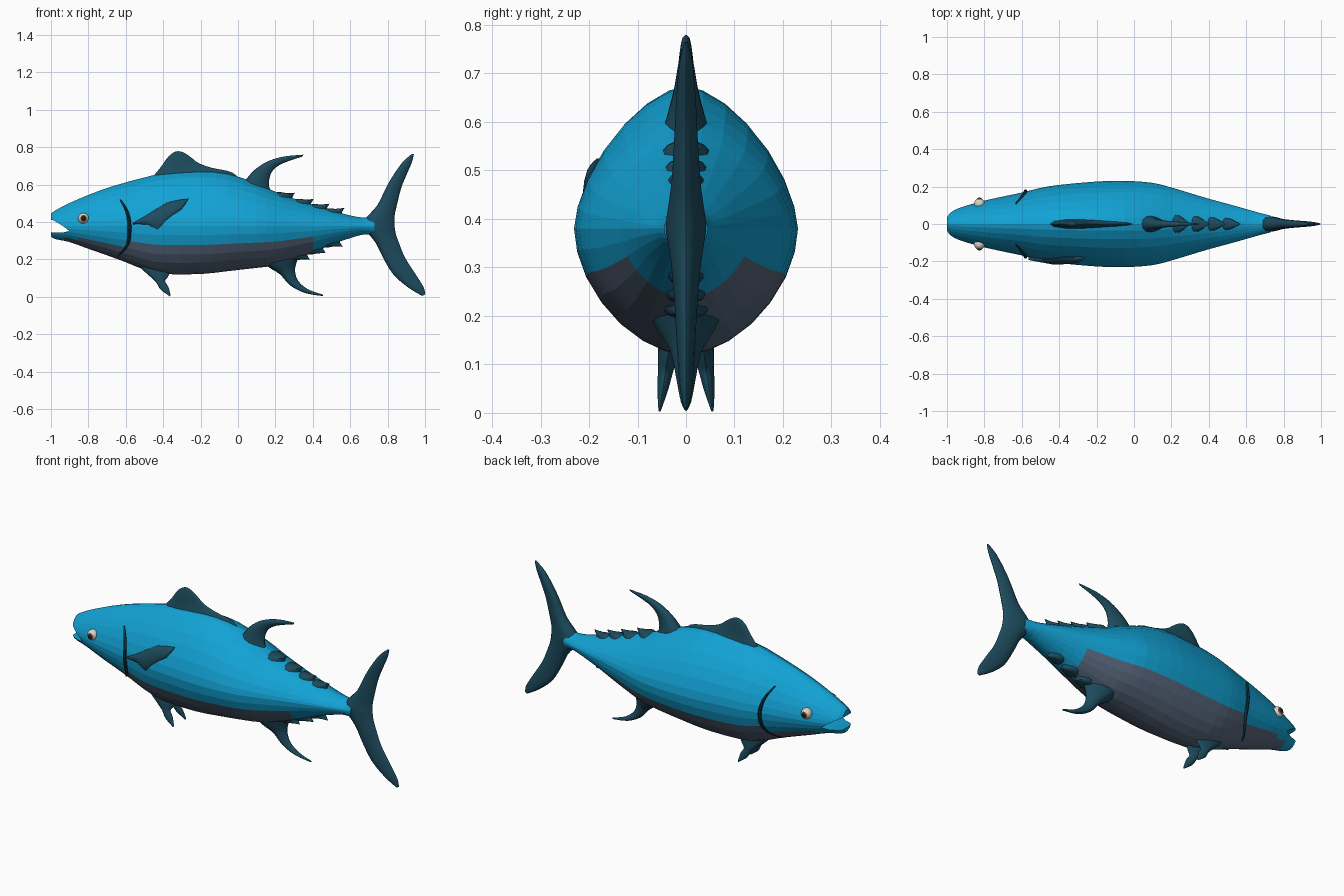
import bpy, bmesh, math

if "Cube" in bpy.data.objects:
    bpy.data.objects.remove(bpy.data.objects["Cube"])

MID = 0.38  # height of the widest line of the body


def material(name, rgb):
    m = bpy.data.materials.new(name)
    m.diffuse_color = (*rgb, 1)
    m.use_nodes = True
    m.node_tree.nodes["Principled BSDF"].inputs["Base Color"].default_value = m.diffuse_color
    return m


BLUE = material("body blue", (0.006, 0.36, 0.66))
BELLY = material("belly grey", (0.10, 0.14, 0.21))
DARK = material("fin dark", (0.012, 0.07, 0.11))
LINE = material("gill line", (0.005, 0.03, 0.05))
WHITE = material("eye white", (0.7, 0.66, 0.55))
BROWN = material("iris brown", (0.12, 0.06, 0.03))
BLACK = material("pupil black", (0.01, 0.01, 0.01))

# Body stations: x, half width, top, bottom
STATIONS = [
    (-1.0, .045, .445, .325), (-.985, .066, .457, .312), (-.95, .08, .477, .303),
    (-.9, .097, .502, .293), (-.8, .125, .545, .257), (-.7, .147, .582, .222),
    (-.6, .168, .612, .185), (-.5, .193, .638, .145), (-.4, .209, .66, .122),
    (-.2, .227, .674, .122), (-.05, .231, .658, .138), (.1, .22, .606, .155),
    (.2, .195, .562, .168), (.3, .165, .525, .2), (.4, .135, .492, .237),
    (.5, .108, .462, .28), (.6, .08, .435, .314), (.67, .06, .424, .333),
    (.73, .045, .43, .33)]


def densify(rows, k):
    """Catmull-Rom subdivision of a list of tuples."""
    out = []
    for i in range(len(rows) - 1):
        a, b, c, d = (rows[max(0, min(len(rows) - 1, i + j))] for j in (-1, 0, 1, 2))
        for s in range(k):
            t = s / k
            out.append(tuple(.5 * (2 * q + (r - p) * t + (2 * p - 5 * q + 4 * r - u) * t * t
                                   + (3 * q - p - 3 * r + u) * t ** 3)
                             for p, q, r, u in zip(a, b, c, d)))
    return out + [rows[-1]]


def station(x):
    for a, b in zip(STATIONS, STATIONS[1:]):
        if x <= b[0]:
            t = (x - a[0]) / (b[0] - a[0])
            return [p + (q - p) * t for p, q in zip(a, b)]
    return STATIONS[-1]


def surface_y(x, z):
    """Half width of the body at a point seen from the side."""
    _, w, top, bottom = station(x)
    p = 1.25 if z > MID else 1.1
    s = min(1, (z - MID) / ((top if z > MID else bottom) - MID))
    return w * (1 - s ** (2 / p)) ** (p / 2)


def loft(name, rings, mat, smooth=True):
    bm = bmesh.new()
    vs = [[bm.verts.new(c) for c in r] for r in rings]
    n = len(vs[0])
    for a, b in zip(vs, vs[1:]):
        for i in range(n):
            j = (i + 1) % n
            bm.faces.new((a[i], a[j], b[j], b[i]))
    bm.faces.new(vs[0])
    bm.faces.new(vs[-1])
    bmesh.ops.recalc_face_normals(bm, faces=bm.faces)
    me = bpy.data.meshes.new(name)
    bm.to_mesh(me)
    bm.free()
    me.materials.append(mat)
    ob = bpy.data.objects.new(name, me)
    bpy.context.collection.objects.link(ob)
    if smooth:
        bpy.ops.object.select_all(action='DESELECT')
        ob.select_set(True)
        bpy.context.view_layer.objects.active = ob
        bpy.ops.object.shade_smooth_by_angle(angle=math.radians(40))
    return ob


def fin(name, rows, y_at=lambda x, z: 0, k=3, n=14):
    """Rows: leading x, z, trailing x, z, half thickness; teardrop sections."""
    rings = []
    for lx, lz, tx, tz, h in densify(rows, k):
        ring = []
        for i in range(n):
            a = 2 * math.pi * i / n
            u = math.cos(a)
            x, z = (lx + tx) / 2 + u * (lx - tx) / 2, (lz + tz) / 2 + u * (lz - tz) / 2
            ring.append((x, y_at(x, z) + max(h, .002) * math.sin(a) * (.85 + .35 * u), z))
        rings.append(ring)
    return loft(name, rings, DARK)


# Body
def power(v, p):
    return math.copysign(abs(v) ** p, v)


rings = []
for x, w, top, bottom in densify(STATIONS, 2):
    ring = []
    for i in range(28):
        a = 2 * math.pi * i / 28
        c, s = math.cos(a), math.sin(a)
        p, height = (1.25, top - MID) if s > 0 else (1.1, MID - bottom)
        ring.append((x, w * power(c, p), MID + height * power(s, p)))
    rings.append(ring)
body = loft("body", rings, BLUE, smooth=False)
body.data.materials.append(BELLY)
for f in body.data.polygons:
    c = f.center
    if -.93 < c.x < .42 and c.z < .275 + .25 * max(0, c.x) ** 1.5 + .12 * max(0, -.55 - c.x):
        f.material_index = 1

# Mouth opening cut as a wedge
wedge = [(-1.06, .43), (-.985, .408), (-.935, .378), (-.902, .352), (-.94, .343), (-1.06, .348)]
cutter = loft("mouth_cutter", [[(x, y, z) for x, z in wedge] for y in (-.3, .3)], BLUE, False)
cutter.hide_render = True
cut = body.modifiers.new("mouth", 'BOOLEAN')
cut.operation, cut.solver, cut.object = 'DIFFERENCE', 'EXACT', cutter
bpy.context.view_layer.objects.active = body
bpy.ops.object.modifier_apply(modifier="mouth")
bpy.data.objects.remove(cutter)

# Tail and single fins
fin("tail_fin", [
    (.985, .005, 1.0, .012, .004), (.91, .05, .993, .05, .014), (.83, .12, .95, .12, .02),
    (.775, .21, .893, .21, .025), (.735, .29, .86, .29, .032), (.69, .345, .843, .34, .04),
    (.665, .385, .837, .385, .046), (.69, .428, .837, .43, .04), (.745, .49, .847, .48, .032),
    (.79, .58, .872, .58, .026), (.83, .65, .9, .65, .022), (.88, .72, .93, .72, .015),
    (.93, .765, .94, .763, .004)])
fin("first_dorsal_fin", [
    (-.48, .61, .02, .61, .035), (-.445, .655, -.03, .665, .028), (-.42, .685, -.14, .69, .021),
    (-.40, .712, -.21, .715, .018), (-.375, .747, -.25, .745, .014),
    (-.345, .772, -.285, .769, .009), (-.32, .779, -.305, .777, .003)])
fin("second_dorsal_fin", [
    (.01, .58, .2, .53, .06), (.045, .63, .175, .565, .045), (.09, .68, .165, .61, .03),
    (.16, .725, .182, .67, .02), (.25, .751, .235, .712, .013), (.35, .76, .345, .75, .003)])
fin("anal_fin", [
    (.12, .2, .33, .23, .085), (.165, .158, .315, .19, .065), (.225, .12, .305, .14, .036),
    (.28, .06, .322, .085, .022), (.36, .02, .375, .04, .013), (.455, .004, .455, .012, .003)])

# Paired belly fins
for side, label in ((-1, "right"), (1, "left")):
    fin("pelvic_fin_" + label, [
        (-.56, .19, -.36, .17, .03), (-.5, .135, -.37, .115, .024), (-.44, .08, -.39, .085, .017),
        (-.415, .04, -.373, .055, .012), (-.365, .003, -.36, .01, .003)],
        y_at=lambda x, z, s=side: s * (.055 - .15 * z))

# Side fin lying against the flank
fin("pectoral_fin", [
    (-.565, .392, -.56, .388, .012), (-.5, .43, -.48, .386, .012), (-.455, .458, -.43, .36, .012),
    (-.39, .5, -.395, .4, .013), (-.35, .511, -.345, .44, .015), (-.3, .521, -.3, .47, .015),
    (-.265, .525, -.267, .52, .004)],
    y_at=lambda x, z: -surface_y(x, z) - .005 - .02 * max(0, x + .45), k=2)

# Rows of small finlets above and below the tail stalk
for sign, column, tips in ((1, 2, (.30, .40, .485, .565)), (-1, 3, (.38, .465, .555))):
    for i, x in enumerate(tips):
        def z_at(dx, lift):
            return station(x + dx)[column] + sign * lift
        h = .062 - .006 * i
        fin(f"{'upper' if sign > 0 else 'lower'}_finlet_{i + 1}", [
            (x - .115, z_at(-.115, -.03), x - .01, z_at(-.01, -.03), h),
            (x - .09, z_at(-.09, .002), x - .01, z_at(-.01, .0), h * .7),
            (x - .045, z_at(-.045, .014), x - .005, z_at(-.005, .014), h * .4),
            (x - .004, z_at(0, .03), x + .005, z_at(0, .032), .004)], k=2, n=12)

# Eyes and gill lines on both sides
for side, label in ((-1, "right"), (1, "left")):
    for part, r, y, mat in (("eye", .029, .108, WHITE), ("iris", .021, .119, BROWN),
                            ("pupil", .015, .127, BLACK)):
        bpy.ops.mesh.primitive_uv_sphere_add(segments=20, ring_count=12, radius=r,
                                             location=(-.826, side * y, .42))
        ob = bpy.context.object
        ob.name = f"{part}_{label}"
        ob.data.materials.append(mat)
        bpy.ops.object.shade_smooth()
    path = densify([(-.63, .52), (-.595, .46), (-.58, .38), (-.59, .28), (-.645, .215)], 4)
    rings = []
    for i, (x, z) in enumerate(path):
        r = .004 + .006 * math.sin(math.pi * i / (len(path) - 1))
        y = side * (surface_y(x, z) + .002)
        rings.append([(x + r * math.cos(a), y + r * math.sin(a), z)
                      for a in (j * math.pi / 4 for j in range(8))])
    loft("gill_line_" + label, rings, LINE)
